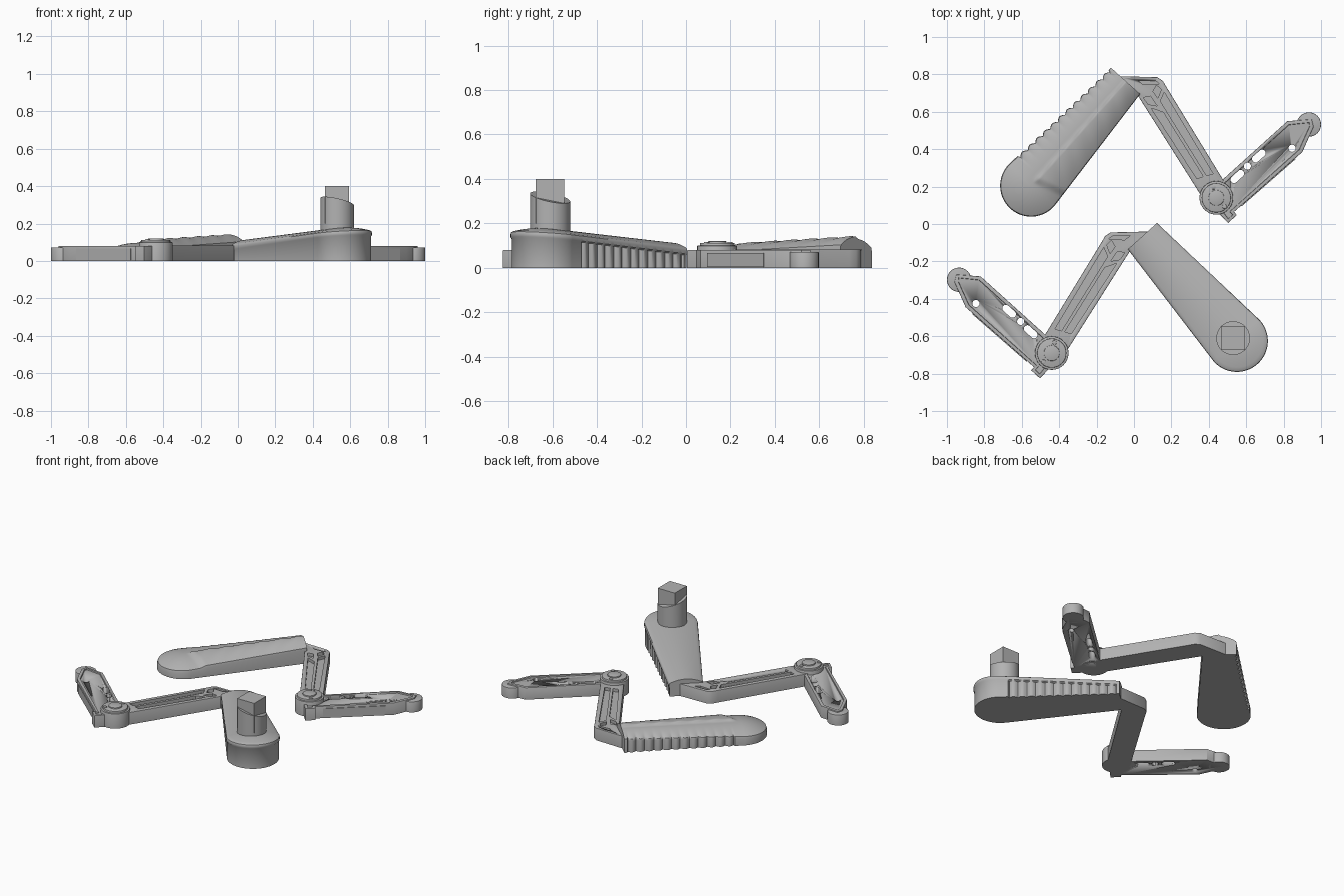
import bpy, bmesh, math
from mathutils import Vector

if "Cube" in bpy.data.objects:
    bpy.data.objects.remove(bpy.data.objects["Cube"])

grey = bpy.data.materials.new("plain grey")
grey.use_nodes = True
grey.diffuse_color = (0.45, 0.45, 0.45, 1)
grey.node_tree.nodes["Principled BSDF"].inputs["Base Color"].default_value = grey.diffuse_color

SHIFT = -0.83      # the second lever is a mirrored copy moved forward
LENGTH = 0.754     # handle length up to the centre of its round end
ORIGIN = Vector((-0.045, 0.765))
ALONG = Vector((-0.67, -0.743))
OUTWARD = Vector((-0.743, 0.67))


def place(x, y, mirrored):
    return (-x, y + SHIFT) if mirrored else (x, y)


def finish(name, bm, angle=35):
    bmesh.ops.recalc_face_normals(bm, faces=bm.faces)
    mesh = bpy.data.meshes.new(name)
    bm.to_mesh(mesh)
    bm.free()
    obj = bpy.data.objects.new(name, mesh)
    bpy.context.collection.objects.link(obj)
    mesh.materials.append(grey)
    bpy.ops.object.select_all(action='DESELECT')
    obj.select_set(True)
    bpy.context.view_layer.objects.active = obj
    bpy.ops.object.shade_smooth_by_angle(angle=math.radians(angle))
    return obj


def slab(name, pts, z0, top, mirrored=False, rim=0, bevel=0):
    """Prism over an outline; the top may be a height or a function of x, y."""
    height = top if callable(top) else lambda x, y: top
    pts = [place(x, y, mirrored) for x, y in pts]
    bm = bmesh.new()
    low = [bm.verts.new((x, y, z0)) for x, y in pts]
    high = [bm.verts.new((x, y, height(x, y))) for x, y in pts]
    bm.faces.new(low)
    lid = bm.faces.new(high)
    for i in range(len(pts)):
        j = (i + 1) % len(pts)
        bm.faces.new((low[i], low[j], high[j], high[i]))
    bmesh.ops.recalc_face_normals(bm, faces=bm.faces)
    if bevel:
        bmesh.ops.bevel(bm, geom=list(lid.edges), offset=bevel, segments=2, affect='EDGES', profile=0.5)
        lid = max(bm.faces, key=lambda f: f.calc_area() * f.normal.z)
    if rim:
        bmesh.ops.inset_region(bm, faces=[lid], thickness=rim)
        bmesh.ops.inset_region(bm, faces=[lid], thickness=0.002, depth=-0.008)
    return finish(name, bm)


def capsule(a, b, r, n=16):
    """Outline of a slot from a to b; a circle when both are equal."""
    a, b = Vector(a), Vector(b)
    start = math.atan2(b.y - a.y, b.x - a.x) - math.pi / 2
    out = []
    for c, base in ((b, start), (a, start + math.pi)):
        out += [(c.x + r * math.cos(base + math.pi * i / n), c.y + r * math.sin(base + math.pi * i / n))
                for i in range(n)]
    return out


def cut(obj, outlines, z0, mirrored):
    for pts in outlines:
        cutter = slab("cutter", pts, z0, 0.3, mirrored)
        cutter.hide_render = True
        mod = obj.modifiers.new("cut", 'BOOLEAN')
        mod.object, mod.operation, mod.solver = cutter, 'DIFFERENCE', 'EXACT'
        bpy.context.view_layer.objects.active = obj
        bpy.ops.object.modifier_apply(modifier=mod.name)
        bpy.data.objects.remove(cutter)


def handle_outline():
    """Local (along, across) points: outer side, round end, inner side."""
    n, m = 130, 28
    width = lambda u: 0.105 + 0.08 * u
    side = [(LENGTH * i / n, width(LENGTH * i / n)) for i in range(n)]
    r = width(LENGTH)
    cap = [(LENGTH + r * math.sin(math.pi * i / m), r * math.cos(math.pi * i / m)) for i in range(m + 1)]
    return side + cap + [(u, -v) for u, v in reversed(side)]


def scallop(u, v):
    if v <= 0.05 or not 0.02 < u < 0.68:
        return 0
    return 0.016 * (1 - abs(math.sin(math.pi * (u - 0.02) / 0.055)))


def handle(name, rings, mirrored):
    """Loft rings of (scale, scallop strength, height function)."""
    bm = bmesh.new()
    loops = []
    for scale, grip, height in rings:
        loop = []
        for u, v in handle_outline():
            w = (v - grip * scallop(u, v)) * scale
            lu = u if u <= LENGTH else LENGTH + (u - LENGTH) * scale
            p = ORIGIN + ALONG * lu + OUTWARD * w
            loop.append(bm.verts.new((*place(p.x, p.y, mirrored), height(lu, w))))
        loops.append(loop)
    bm.faces.new(loops[0])
    for a, b in zip(loops, loops[1:]):
        for i in range(len(a)):
            j = (i + 1) % len(a)
            bm.faces.new((a[i], a[j], b[j], b[i]))
    bmesh.ops.remove_doubles(bm, verts=bm.verts, dist=0.0004)
    finish(name, bm, 40)


def step(a, b, t):
    t = min(1, max(0, (t - a) / (b - a)))
    return t * t * (3 - 2 * t)


# Grip handle: low dome, raised rippled panel on its inner half
def grip_top(f):
    def height(u, v):
        panel = step(0.012, -0.006, v) * step(0.74, 0.69, u - 0.3 * v)
        ripple = 0.0025 * math.sin(55 * u + 35 * v) * panel * (1 - f)
        return 0.09 - 0.045 * u + 0.04 * (1 - f * f) + 0.012 * panel + ripple
    return height


DOME = (0.93, 0.85, 0.72, 0.58, 0.44, 0.3, 0.18, 0.09, 0.04, 0)
grip_rings = [(1, 1, lambda u, v: 0), (1, 1, lambda u, v: grip_top(1)(u, v) - 0.012)]
grip_rings += [(f, f ** 3, grip_top(f)) for f in (0.975,) + DOME]
handle("grip_handle", grip_rings, False)


# Post handle: scalloped wall under a smooth overhanging lid
def lid_top(drop, f=1):
    return lambda u, v: 0.087 + 0.085 * u + 0.026 * (1 - f * f) - drop


post_rings = [(0.97, 1, lambda u, v: 0), (0.97, 1, lid_top(0.03)),
              (1, 0, lid_top(0.024)), (1, 0, lid_top(0.01)), (0.985, 0, lid_top(0.002))]
post_rings += [(f, 0, lid_top(0, f)) for f in DOME]
handle("post_handle", post_rings, True)

# Round post with a slanted top and a square peg
post = Vector((0.53, -0.61))
slab("round_post", capsule(post, post, 0.09, 32), 0.12,
     lambda x, y: 0.317 - 0.22 * (x - post.x) - 0.2 * (y - post.y))
h = 0.064
slab("square_peg", [(post.x + a * h, post.y + b * h) for a, b in ((-1, -1), (1, -1), (1, 1), (-1, 1))], 0.2, 0.4)


# Point on the arm: s runs from elbow to hub, t from inner to outer edge
def arm_point(s, t):
    left = Vector((0.025, 0.68)).lerp(Vector((0.36, 0.15)), s)
    right = Vector((0.172, 0.735)).lerp(Vector((0.505, 0.19)), s)
    return tuple(left.lerp(right, t))


ARM = [(-0.085, 0.79), (0.125, 0.785), (0.155, 0.765), arm_point(0, 1), arm_point(1, 1),
       arm_point(1, 0), arm_point(0, 0), (-0.1, 0.7)]
POCKETS = [[(0.13, 0.16), (0.84, 0.2), (0.84, 0.44), (0.2, 0.44)],
           [(0.1, 0.56), (0.84, 0.56), (0.84, 0.8), (0.04, 0.84)],
           [(0.02, 0.12), (0.09, 0.14), (0.13, 0.38), (0.03, 0.36)],
           [(0.0, 0.52), (0.07, 0.54), (0.01, 0.8), (-0.04, 0.74)]]
BLADE = [(0.46, 0.225), (0.82, 0.55), (0.95, 0.56), (0.96, 0.52), (0.90, 0.385),
         (0.535, 0.065), (0.55, 0.048), (0.503, 0.005), (0.46, 0.05), (0.42, 0.14)]
HOLES = [((0.845, 0.405), (0.845, 0.405)), ((0.65, 0.348), (0.685, 0.379)),
         ((0.606, 0.309), (0.606, 0.309)), ((0.535, 0.238), (0.57, 0.27))]
HUB = (0.44, 0.14)

for mirrored, tag in ((False, "back"), (True, "front")):
    # Arm with ribbed pockets
    arm = slab(tag + "_arm", ARM, 0, 0.083, mirrored, bevel=0.004)
    pockets = [[arm_point(s, t) for s, t in pocket] for pocket in POCKETS]
    pockets.append([(0.02, 0.768), (0.115, 0.765), (0.135, 0.75), (0.05, 0.745)])
    cut(arm, pockets, 0.063, mirrored)

    # Blade with rim, through holes and side plate
    blade = slab(tag + "_blade", BLADE, 0, 0.081, mirrored, rim=0.016, bevel=0.004)
    cut(blade, [capsule(a, b, 0.019) for a, b in HOLES], -0.1, mirrored)
    slab(tag + "_blade_side_plate", [(0.57, 0.1), (0.86, 0.354), (0.865, 0.348), (0.575, 0.094)],
         0.004, 0.066, mirrored)
    slab(tag + "_blade_tip", capsule((0.935, 0.532), (0.935, 0.532), 0.065), 0, 0.072, mirrored, bevel=0.004)

    # Stepped hub with cap and two screws
    for part, centre, r, z in (("hub", HUB, 0.09, 0.1), ("hub_disc", HUB, 0.078, 0.112),
                               ("hub_cap", HUB, 0.042, 0.12), ("upper_screw", (0.425, 0.197), 0.012, 0.117),
                               ("lower_screw", (0.484, 0.093), 0.012, 0.117)):
        slab(tag + "_" + part, capsule(centre, centre, r), 0, z, mirrored, bevel=0.003)
